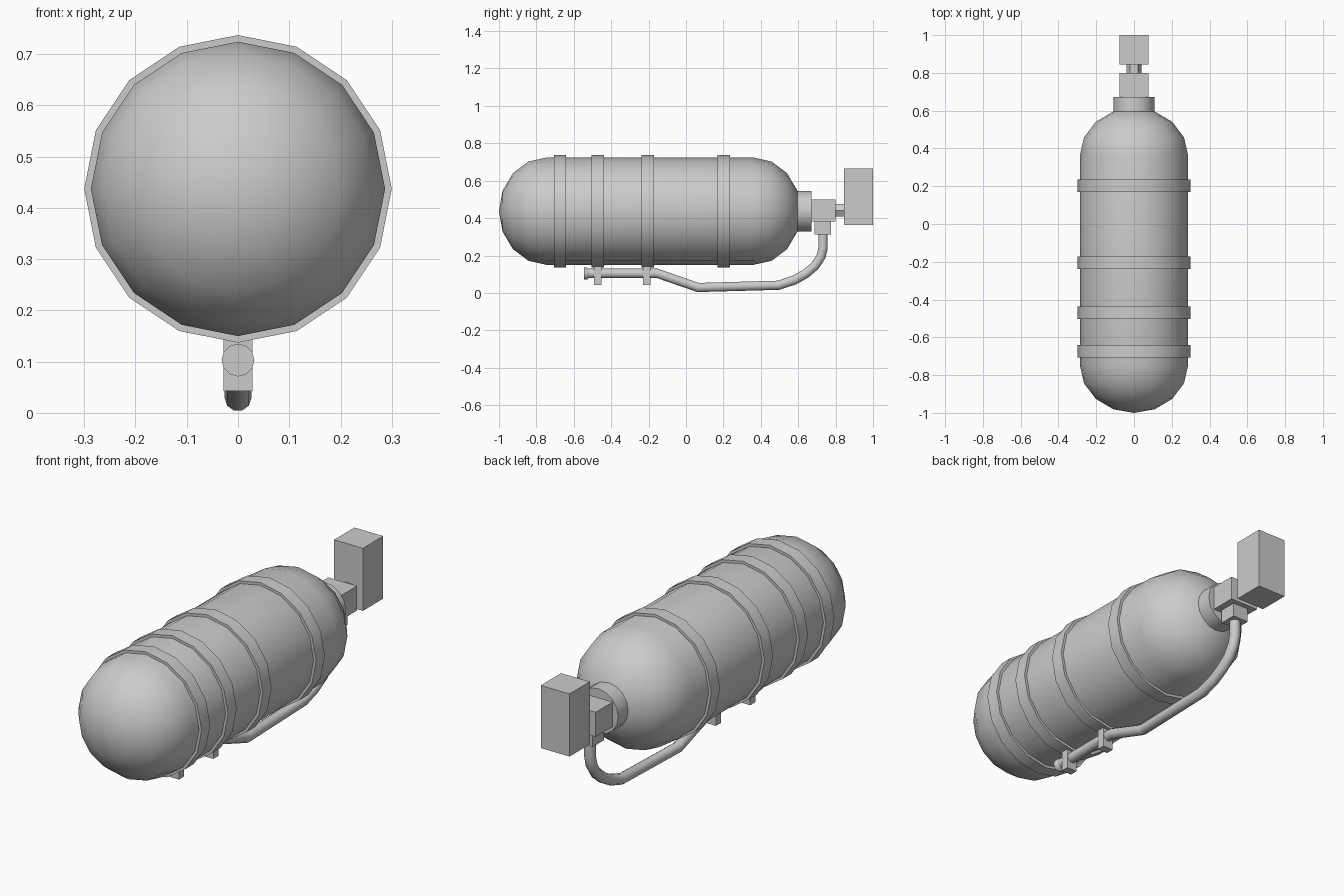
import bpy, bmesh, math

if "Cube" in bpy.data.objects:
    bpy.data.objects.remove(bpy.data.objects["Cube"])

AXIS_Z = 0.437   # height of the tank axis
TANK_R = 0.287


def smooth(obj, angle=40):
    bpy.ops.object.select_all(action='DESELECT')
    obj.select_set(True)
    bpy.context.view_layer.objects.active = obj
    bpy.ops.object.shade_smooth_by_angle(angle=math.radians(angle))


def finish(name, bm):
    bmesh.ops.remove_doubles(bm, verts=bm.verts, dist=1e-5)
    bmesh.ops.recalc_face_normals(bm, faces=bm.faces)
    mesh = bpy.data.meshes.new(name)
    bm.to_mesh(mesh)
    bm.free()
    obj = bpy.data.objects.new(name, mesh)
    bpy.context.collection.objects.link(obj)
    return obj


def lathe(name, profile, sides=16, z=AXIS_Z, closed=False, flat=False):
    """Revolve (y, radius) points about a line parallel to y."""
    bm = bmesh.new()
    rings = []
    for y, r in profile:
        rings.append([bm.verts.new((r * math.cos(2 * math.pi * i / sides), y,
                                    z + r * math.sin(2 * math.pi * i / sides)))
                      for i in range(sides)])
    count = len(rings) if closed else len(rings) - 1
    for k in range(count):
        a, b = rings[k], rings[(k + 1) % len(rings)]
        for i in range(sides):
            j = (i + 1) % sides
            bm.faces.new((a[i], a[j], b[j], b[i]))
    obj = finish(name, bm)
    if not flat:
        smooth(obj)
    return obj


def box(name, half_x, y0, y1, z0, z1):
    bm = bmesh.new()
    bmesh.ops.create_cube(bm, size=1)
    for v in bm.verts:
        v.co = (v.co.x * 2 * half_x,
                (y0 + y1) / 2 + v.co.y * (y1 - y0),
                (z0 + z1) / 2 + v.co.z * (z1 - z0))
    return finish(name, bm)


def cylinder(name, y0, y1, r, sides=16, z=AXIS_Z, flat=False):
    return lathe(name, [(y0, 0), (y0, r), (y1, r), (y1, 0)], sides, z, flat=flat)


# Tank body with two domed ends
dome = [(0.255 * (1 - math.cos(math.radians(a))), TANK_R * math.sin(math.radians(a)))
        for a in (0, 22.5, 45, 67.5, 90)]
lathe("tank", [(-1 + d, r) for d, r in dome] +
      [(0.615 - d, r) for d, r in reversed(dome)])

# Straps around the tank
for i, y in enumerate((-0.674, -0.471, -0.205, 0.202)):
    lathe(f"strap_{i + 1}", [(y - 0.033, 0.28), (y - 0.033, 0.30),
                             (y + 0.033, 0.30), (y + 0.033, 0.28)], closed=True)

# Neck, valve block, stem and handle block
cylinder("neck", 0.592, 0.672, 0.108)
box("valve_block", 0.077, 0.668, 0.80, 0.381, 0.50)
cylinder("valve_stem", 0.795, 0.85, 0.04, sides=6, z=0.442, flat=True)
box("valve_handle", 0.077, 0.845, 1.0, 0.362, 0.665)
box("hose_fitting", 0.043, 0.688, 0.775, 0.313, 0.385)

# Hose running from the valve to under the tank
path = [(0.733, 0.33), (0.733, 0.24), (0.722, 0.195), (0.69, 0.145), (0.64, 0.103),
        (0.58, 0.069), (0.495, 0.041), (0.065, 0.029), (-0.155, 0.105), (-0.535, 0.105)]
curve = bpy.data.curves.new("hose", 'CURVE')
curve.dimensions = '3D'
curve.bevel_depth = 0.026
curve.bevel_resolution = 3
curve.use_fill_caps = True
spline = curve.splines.new('POLY')
spline.points.add(len(path) - 1)
for p, (y, z) in zip(spline.points, path):
    p.co = (0, y, z, 1)
hose = bpy.data.objects.new("hose", curve)
bpy.context.collection.objects.link(hose)
bpy.ops.object.select_all(action='DESELECT')
hose.select_set(True)
bpy.context.view_layer.objects.active = hose
bpy.ops.object.convert(target='MESH')
smooth(bpy.context.view_layer.objects.active)

# Nozzle lip at the free end of the hose
lathe("nozzle", [(-0.546, 0), (-0.546, 0.032), (-0.53, 0.032), (-0.52, 0.025), (-0.52, 0)],
      sides=12, z=0.103)

# Clamps hanging the hose from two straps
for i, y in enumerate((-0.471, -0.209)):
    box(f"hose_clamp_{i + 1}", 0.028, y - 0.02, y + 0.02, 0.043, 0.15)
